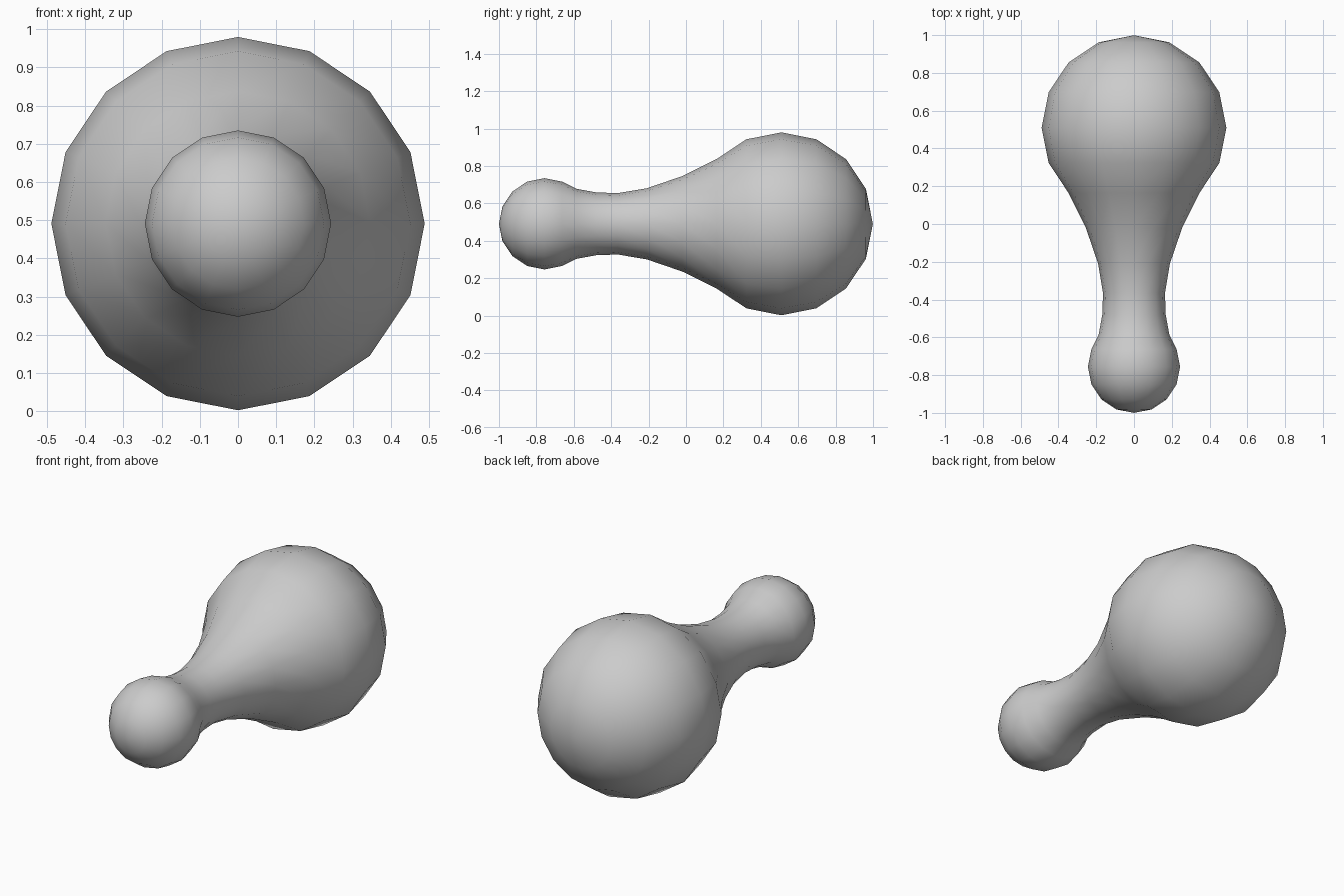
import bpy, bmesh
from math import sin, cos, radians, tau
from mathutils import Vector

if "Cube" in bpy.data.objects:
    bpy.data.objects.remove(bpy.data.objects["Cube"])

AXIS_Z = 0.491
SIDES = 16


def ball_arc(centre, radius, start, end):
    """Profile points (y, r) on a ball, one every 22.5 degrees from -y pole."""
    return [(centre - radius * cos(radians(22.5 * i)), radius * sin(radians(22.5 * i)))
            for i in range(start, end + 1)]


# small front ball, waisted neck, large rear ball
profile = ball_arc(-0.756, 0.244, 0, 5)
profile += [(-0.585, 0.187), (-0.48, 0.168), (-0.365, 0.164), (-0.21, 0.19),
            (-0.02, 0.255), (0.165, 0.347)]
profile += ball_arc(0.51, 0.489, 3, 8)

# lathe the profile around the y axis
bm = bmesh.new()
verts = [bm.verts.new((0, y, AXIS_Z + r)) for y, r in profile]
edges = [bm.edges.new(pair) for pair in zip(verts, verts[1:])]
bmesh.ops.spin(bm, geom=verts + edges, cent=Vector((0, 0, AXIS_Z)), axis=Vector((0, 1, 0)),
               angle=tau, steps=SIDES, use_merge=False)
bmesh.ops.remove_doubles(bm, verts=bm.verts, dist=0.0005)
bmesh.ops.recalc_face_normals(bm, faces=bm.faces)
for face in bm.faces:
    face.smooth = True

mesh = bpy.data.meshes.new("dumbbell_body")
bm.to_mesh(mesh)
bm.free()
bpy.context.collection.objects.link(bpy.data.objects.new("dumbbell_body", mesh))
